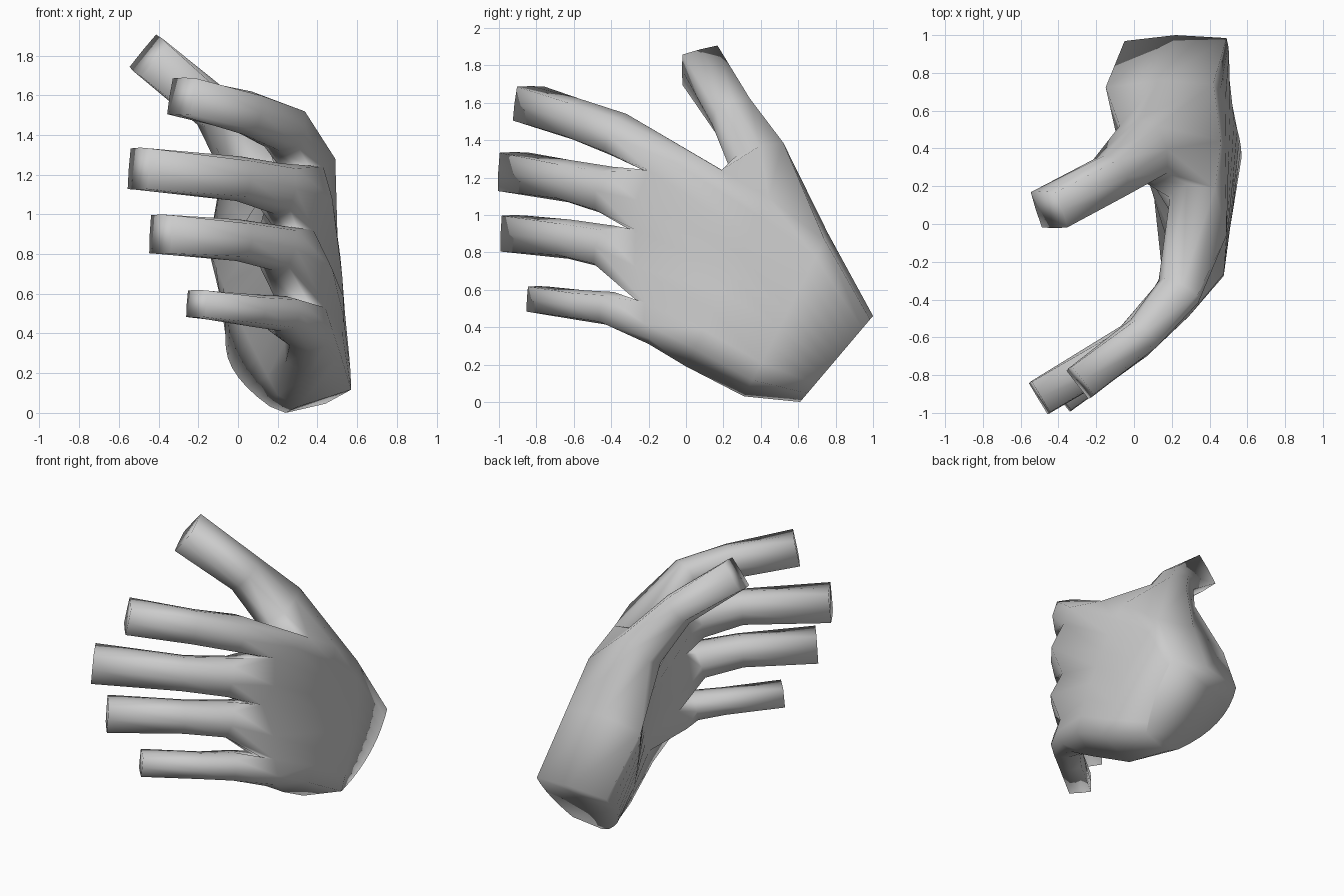
import bpy, bmesh
from mathutils import Vector

if "Cube" in bpy.data.objects:
    bpy.data.objects.remove(bpy.data.objects["Cube"])


def octagon(bm, c, t, ref, w, d, k):
    """Eight-point ring around c: w along ref, d across it, square to t; k sets boxiness."""
    t = t.normalized()
    s = (ref - t * t.dot(ref)).normalized()
    n = s.cross(t)
    offs = [(-1, 0), (-k, k), (0, 1), (k, k), (1, 0), (k, -k), (0, -1), (-k, -k)]
    return [bm.verts.new(c + s * w * a + n * d * b) for a, b in offs]


def bridge(bm, r1, r2, skip=()):
    m = len(r1)
    for i in range(m):
        if i not in skip:
            j = (i + 1) % m
            bm.faces.new((r1[i], r1[j], r2[j], r2[i]))


def digit(bm, base, rings, ref):
    """Loft from a base ring through (x, y, z, half width, half depth) rings and cap the tip."""
    start = sum((v.co for v in base), Vector()) / len(base)
    pts = [start] + [Vector(r[:3]) for r in rings]
    last = base
    for i, r in enumerate(rings):
        p = pts[i + 1]
        t = (p - pts[i]).normalized()
        tip = i + 1 == len(rings)
        if not tip:
            t += (pts[i + 2] - p).normalized()
        ring = octagon(bm, p, t, ref, r[3], r[4], 0.96 if tip else 0.8)
        bridge(bm, last, ring)
        last = ring
    bm.faces.new(last)


def curve3(v, s):
    a, b, c = v
    return a * (1 - s) * (1 - 2 * s) + 4 * b * s * (1 - s) + c * s * (2 * s - 1)


# palm: rows from wrist to knuckles
# (little-finger edge yz, thumb edge yz, back x, palm x, little-finger edge x)
bm = bmesh.new()
rows = [
    ((0.61, 0.00), (1.00, 0.46), (0.44, 0.50, 0.49), (0.16, -0.03, -0.05), 0.24),
    ((0.31, 0.03), (0.76, 0.90), (0.57, 0.53, 0.42), (0.20, 0.01, -0.15), 0.30),
    ((0.00, 0.19), (0.46, 1.13), (0.52, 0.525, 0.46), (0.24, 0.17, -0.03), 0.36),
]
loops = []
for P, Q, xd, xp, xe in rows:
    P, Q = Vector(P), Vector(Q)
    back, front = [], []
    for k in range(9):
        s = k / 8
        yz = P.lerp(Q, 0.10 + 0.86 * s)
        back.append(bm.verts.new((curve3(xd, s), yz.x, yz.y)))
        yz = P.lerp(Q, 0.07 + 0.85 * s)
        front.append(bm.verts.new((curve3(xp, s), yz.x, yz.y)))
    lo = bm.verts.new((xe, P.x, P.y))
    hi = bm.verts.new((0.5 * (xd[2] + xp[2]), Q.x, Q.y))
    loops.append([lo] + back + [hi] + front[::-1])

# knuckle row, with shared points in the gaps between fingers
gaps = [Vector(p) for p in ((-0.20, 0.31), (-0.25, 0.53), (-0.30, 0.92), (-0.23, 1.24), (0.21, 1.23))]
gap_x = ((0.44, 0.36, 0.26), (0.44, 0.37, 0.21), (0.38, 0.30, 0.19), (0.43, 0.36, 0.21), (0.43, 0.28, 0.19))
back, front, mids = [], [], []
for k in range(9):
    g = k // 2
    if k % 2:
        b = f = (gaps[g] + gaps[g + 1]) / 2
        xb, xf = 0.475, 0.15
        if k == 7:
            b, f, xb, xf = Vector((-0.06, 1.28)), Vector((-0.03, 1.2)), 0.49, 0.25
    else:
        xb, xm, xf = gap_x[g]
        mids.append(bm.verts.new((xm, gaps[g].x, gaps[g].y)))
        off = Vector({0: (0, 0.03), 8: (-0.02, 0.01)}.get(k, (0.03, 0)))
        b = gaps[g] + off
        f = gaps[g] + (Vector((-0.07, -0.01)) if k == 8 else off)
    back.append(bm.verts.new((xb, b.x, b.y)))
    front.append(bm.verts.new((xf, f.x, f.y)))
loops.append([mids[0]] + back + [mids[4]] + front[::-1])
for n in range(3):
    bridge(bm, loops[n], loops[n + 1], (9, 10) if n else ())   # leave a hole for the thumb
hole = [mids[4], back[8], loops[2][9], loops[1][9], loops[1][10],
        loops[1][11], loops[2][11], front[8]]
bmesh.ops.delete(bm, geom=[loops[2][10]], context='VERTS')
bm.faces.new(loops[0])

# four fingers growing from the knuckle row, little finger first
fingers = [
    [(0.23, -0.40, 0.50, .090, .105), (0.08, -0.545, 0.515, .082, .09), (-0.21, -0.795, 0.55, .070, .074)],
    [(0.20, -0.41, 0.83, .118, .120), (0.00, -0.62, 0.87, .105, .105), (-0.39, -0.92, 0.90, .100, .090)],
    [(0.20, -0.41, 1.13, .130, .120), (0.00, -0.62, 1.18, .113, .105), (-0.50, -0.92, 1.23, .107, .098)],
    [(0.235, -0.36, 1.43, .120, .120), (0.05, -0.58, 1.51, .112, .10), (-0.285, -0.84, 1.595, .096, .098)],
]
for i, rings in enumerate(fingers):
    k = 2 * i
    base = [mids[i], back[k], back[k + 1], back[k + 2], mids[i + 1],
            front[k + 2], front[k + 1], front[k]]
    digit(bm, base, rings, Vector((0, 0, 1)))

# thumb growing from the hole in the palm edge
digit(bm, hole, [
    (0.05, 0.395, 1.28, .165, .155),
    (-0.12, 0.25, 1.53, .125, .115),
    (-0.45, 0.075, 1.80, .105, .11),
], Vector((0, 1, 0)))

# one smooth-shaded skin
bmesh.ops.recalc_face_normals(bm, faces=bm.faces)
mesh = bpy.data.meshes.new("hand")
bm.to_mesh(mesh)
bm.free()
mesh.shade_smooth()
hand = bpy.data.objects.new("hand", mesh)
bpy.context.collection.objects.link(hand)
